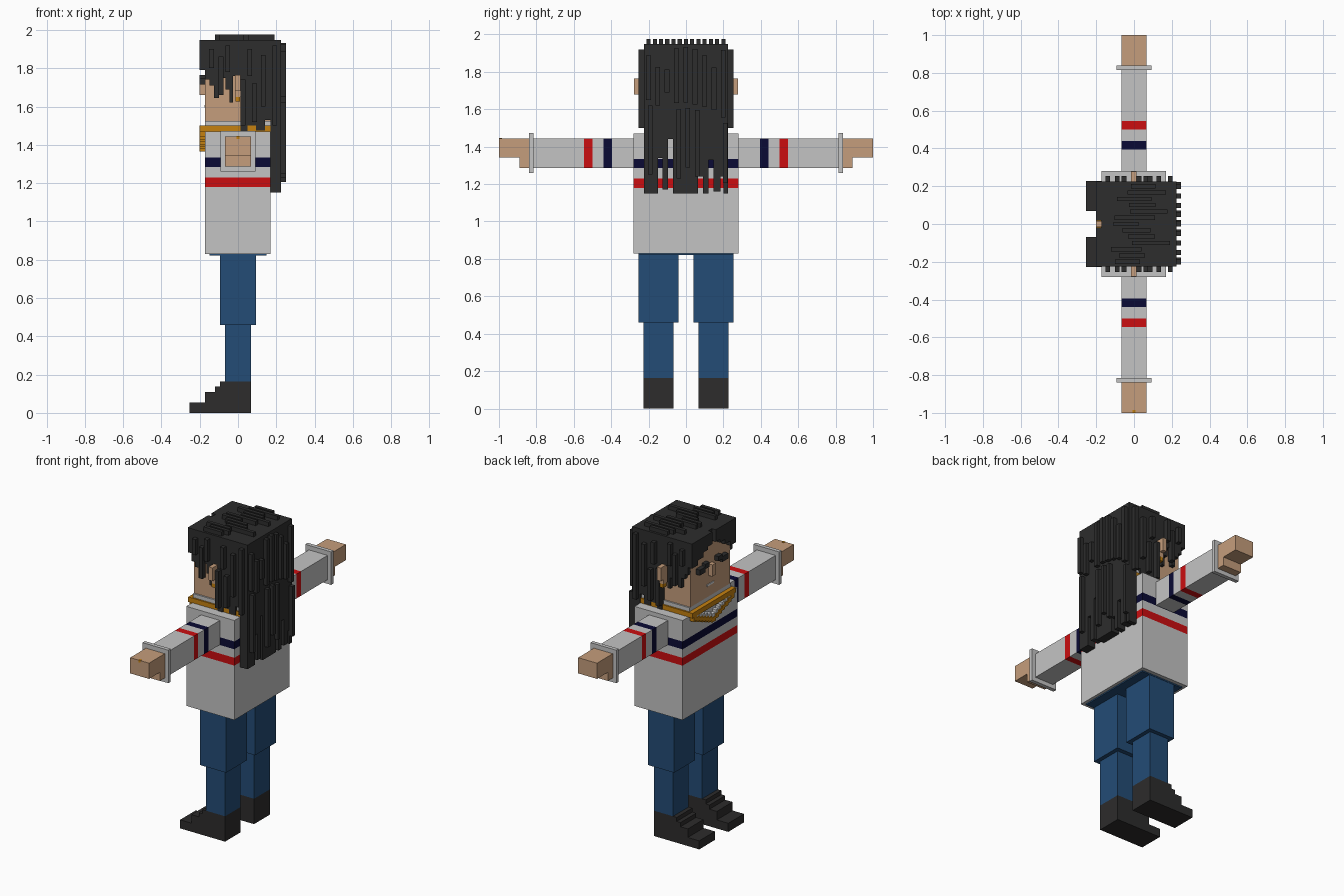
import bpy
import bmesh
import random

random.seed(4)
if "Cube" in bpy.data.objects:
    bpy.data.objects.remove(bpy.data.objects["Cube"], do_unlink=True)


def material(name, r, g, b):
    m = bpy.data.materials.new(name)
    m.use_nodes = True
    m.diffuse_color = (r, g, b, 1)
    m.node_tree.nodes["Principled BSDF"].inputs["Base Color"].default_value = (r, g, b, 1)
    return m


SHIRT = material("light grey cloth", 0.55, 0.55, 0.55)
SKIN = material("tan skin", 0.56, 0.34, 0.20)
HAIR = material("charcoal hair", 0.026, 0.026, 0.026)
SHOE = material("dark grey shoe", 0.026, 0.025, 0.025)
JEANS = material("blue denim", 0.017, 0.072, 0.18)
RED = material("red stripe", 0.60, 0.004, 0.005)
NAVY = material("navy stripe", 0.003, 0.003, 0.035)
GOLD = material("gold", 0.56, 0.22, 0.005)
WHITE = material("white gem", 0.72, 0.72, 0.72)


def blocks(name, mat, boxes, mirror=False):
    """One object made of boxes (x0, x1, y0, y1, z0, z1), optionally copied to -y."""
    bm = bmesh.new()
    if mirror:
        boxes = boxes + [(a, b, -d, -c, e, f) for a, b, c, d, e, f in boxes]
    for x0, x1, y0, y1, z0, z1 in boxes:
        vs = bmesh.ops.create_cube(bm, size=1)["verts"]
        for v in vs:
            v.co = ((x0 + x1) / 2 + v.co.x * (x1 - x0),
                    (y0 + y1) / 2 + v.co.y * (y1 - y0),
                    (z0 + z1) / 2 + v.co.z * (z1 - z0))
    me = bpy.data.meshes.new(name)
    bm.to_mesh(me)
    bm.free()
    me.materials.append(mat)
    ob = bpy.data.objects.new(name, me)
    bpy.context.collection.objects.link(ob)
    return ob


# Sweater body in horizontal bands
def band(z0, z1):
    return (-0.172, 0.17, -0.28, 0.28, z0, z1)


blocks("sweater_body", SHIRT, [band(0.83, 1.18), band(1.23, 1.285), band(1.335, 1.47)])
blocks("body_red_stripe", RED, [band(1.18, 1.23)])
blocks("body_navy_stripe", NAVY, [band(1.285, 1.335)])
blocks("hips", JEANS, [(-0.15, 0.15, -0.255, 0.255, 0.822, 0.84)])


# Sleeves in bands along y, with flared cuffs
def sleeve(y0, y1):
    return (-0.067, 0.067, y0, y1, 1.287, 1.443)


blocks("sleeves", SHIRT, [sleeve(0.27, 0.395), sleeve(0.44, 0.5), sleeve(0.545, 0.82)], True)
blocks("sleeve_navy_stripes", NAVY, [sleeve(0.395, 0.44)], True)
blocks("sleeve_red_stripes", RED, [sleeve(0.5, 0.545)], True)
blocks("cuffs", SHIRT, [(-0.092, 0.092, 0.815, 0.84, 1.26, 1.472)], True)
blocks("hands", SKIN, [(-0.067, 0.067, 0.84, 1.0, 1.342, 1.443),
                       (-0.067, 0.067, 0.84, 0.89, 1.287, 1.342)], True)
blocks("ring", GOLD, [(-0.008, 0.008, -1.001, -0.985, 1.43, 1.445)])

# Legs and stepped shoes
blocks("upper_legs", JEANS, [(-0.093, 0.093, 0.04, 0.253, 0.46, 0.83)], True)
blocks("lower_legs", JEANS, [(-0.067, 0.067, 0.068, 0.227, 0.163, 0.46)], True)
steps = [(-0.253, 0, 0.055), (-0.172, 0.055, 0.11), (-0.12, 0.11, 0.137), (-0.093, 0.137, 0.163)]
blocks("shoes", SHOE, [(x, 0.067, 0.068, 0.227, z0, z1) for x, z0, z1 in steps], True)

# Head, ears, face
blocks("head", SKIN, [(-0.172, 0.17, -0.2, 0.2, 1.525, 1.93)])
blocks("nose", SKIN, [(-0.2, -0.17, -0.017, 0.017, 1.66, 1.735)])
blocks("ears", SKIN, [(-0.015, 0.013, 0.2, 0.278, 1.68, 1.765),
                      (-0.015, 0.013, 0.2, 0.25, 1.65, 1.68)], True)
blocks("earrings", GOLD, [(-0.012, 0.01, 0.215, 0.25, 1.625, 1.65)], True)
blocks("eyebrows", HAIR, [(-0.2, -0.17, 0.045, 0.085, 1.735, 1.765),
                          (-0.2, -0.17, 0.085, 0.145, 1.715, 1.75)], True)
blocks("mouth", WHITE, [(-0.176, -0.17, -0.035, 0.035, 1.595, 1.607)])

# Collar and stepped necklace
blocks("collar", SHIRT, [(-0.172, 0.17, -0.21, 0.21, 1.5, 1.525)])
blocks("gold_band", GOLD, [(-0.2, 0.17, -0.22, 0.22, 1.468, 1.5)])
chain, gems = [], []
for i in range(7):
    y, z = 0.19 - i * 0.031, 1.47 - i * 0.0125
    chain.append((-0.2, -0.17, y - 0.016, y + 0.016, z - 0.03, z))
    if i:
        gems.append((-0.196, -0.17, y - 0.012, y + 0.012, z, z + 0.022))
blocks("necklace", GOLD, chain, True)
blocks("necklace_gems", WHITE, gems, True)

# Hair crown and raised locks running front to back
crown = [(-0.172, 0.225, -0.225, 0.225, 1.92, 1.948)]
for i in range(13):
    y = -0.2 + i * 0.0333
    x = random.uniform(-0.13, 0.0)
    crown.append((x, min(0.22, x + random.uniform(0.12, 0.22)), y - 0.011, y + 0.011, 1.94, 1.975))
blocks("hair_crown", HAIR, crown)

# Parted fringe over the forehead
fringe = [(0.018, 0.06, 1.87), (0.06, 0.11, 1.85), (0.11, 0.165, 1.82), (0.165, 0.225, 1.79)]
blocks("hair_fringe", HAIR, [(-0.2, -0.17, a, b, z, 1.948) for a, b, z in fringe], True)

# Side hair: short locks before the ear, long locks behind it
locks = [(-0.172, -0.15, 1.74), (-0.15, -0.125, 1.71), (-0.125, -0.1, 1.645), (-0.1, -0.065, 1.75),
         (-0.065, -0.045, 1.69), (-0.045, -0.025, 1.62), (-0.025, 0.013, 1.76),
         (0.013, 0.05, 1.47), (0.05, 0.095, 1.5), (0.095, 0.14, 1.475), (0.14, 0.17, 1.53)]
side = [(a, b, 0.195, 0.225, z, 1.948) for a, b, z in locks]
for x, z0, z1 in [(-0.14, 1.8, 1.9), (-0.09, 1.66, 1.86), (-0.055, 1.78, 1.92), (0.025, 1.5, 1.74),
                  (0.06, 1.76, 1.9), (0.085, 1.52, 1.72), (0.13, 1.6, 1.87), (0.19, 1.5, 1.92)]:
    side.append((x - 0.011, x + 0.014, 0.22, 0.253, z0, z1))
blocks("hair_sides", HAIR, side, True)

# Long back hair ending in separate locks, with raised ridges
back = [(0.17, 0.225, -0.225, 0.225, 1.48, 1.948)]
ends = [(-0.225, -0.15, 1.15), (-0.15, -0.125, 1.34), (-0.125, -0.095, 1.17), (-0.095, -0.07, 1.44),
        (-0.07, 0.065, 1.15), (0.065, 0.09, 1.24), (0.09, 0.12, 1.15), (0.12, 0.147, 1.33),
        (0.147, 0.185, 1.16), (0.185, 0.2, 1.24), (0.2, 0.225, 1.15)]
back += [(0.17, 0.225, a, b, z, 1.5) for a, b, z in ends]
for i in range(9):
    y = -0.2 + i * 0.05
    top = random.uniform(1.8, 1.945)
    mid = random.uniform(1.55, 1.7)
    back.append((0.22, 0.25, y - 0.014, y + 0.012, mid, top))
    if i not in (1, 2, 6, 7):
        back.append((0.22, 0.25, y - 0.002, y + 0.022, random.uniform(1.2, 1.3), mid - 0.03))
blocks("hair_back", HAIR, back)
